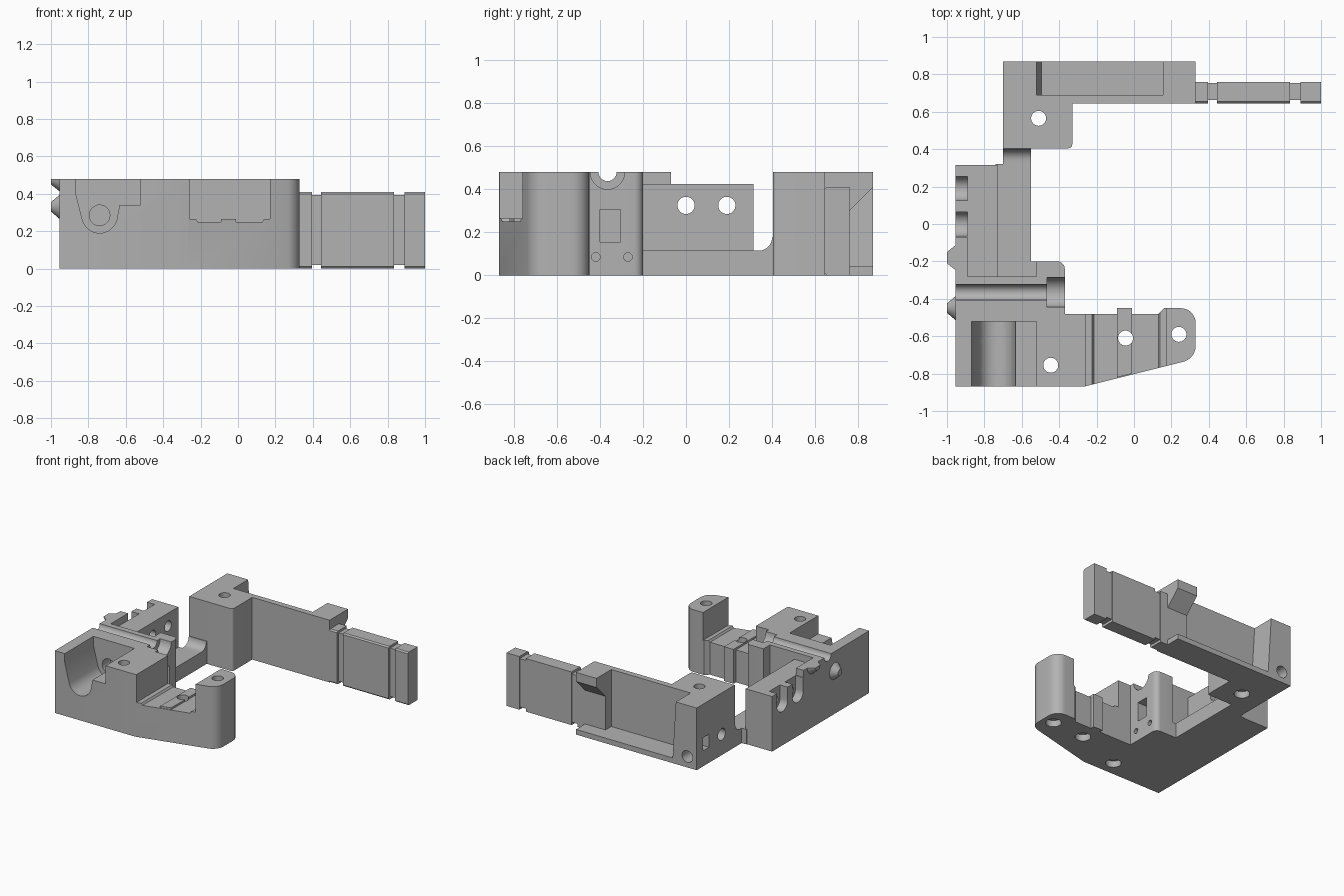
import bpy, bmesh, math
from mathutils import Vector

cube = bpy.data.objects.get("Cube")
if cube:
    bpy.data.objects.remove(cube, do_unlink=True)

grey = bpy.data.materials.new("plain_grey")
grey.use_nodes = True
GREY = (0.45, 0.45, 0.45, 1)
grey.diffuse_color = GREY
grey.node_tree.nodes["Principled BSDF"].inputs["Base Color"].default_value = GREY


def place(axis, a, b, t):
    """Put a 2D profile point at distance t along the axis."""
    return {"x": (t, a, b), "y": (a, t, b), "z": (a, b, t)}[axis]


def prism(name, pts, axis, lo, hi, end_pts=None):
    bm = bmesh.new()
    first = [bm.verts.new(place(axis, a, b, lo)) for a, b in pts]
    last = [bm.verts.new(place(axis, a, b, hi)) for a, b in (end_pts or pts)]
    bm.faces.new(first)
    bm.faces.new(last)
    n = len(pts)
    for i in range(n):
        j = (i + 1) % n
        bm.faces.new((first[i], first[j], last[j], last[i]))
    bmesh.ops.recalc_face_normals(bm, faces=bm.faces)
    mesh = bpy.data.meshes.new(name)
    bm.to_mesh(mesh)
    bm.free()
    mesh.materials.append(grey)
    ob = bpy.data.objects.new(name, mesh)
    bpy.context.collection.objects.link(ob)
    return ob


def rect(a0, a1, b0, b1):
    return [(a0, b0), (a1, b0), (a1, b1), (a0, b1)]


def arc(a, b, r, start=0, end=360, n=32):
    count = n if end - start == 360 else n + 1
    angles = [math.radians(start + (end - start) * i / n) for i in range(count)]
    return [(a + r * math.cos(t), b + r * math.sin(t)) for t in angles]


def box(name, x, y, z):
    return prism(name, rect(*x, *y), "z", *z)


def rod(axis, a, b, r, lo, hi):
    return prism("cutter", arc(a, b, r), axis, lo, hi)


def cut(ob, cutters):
    """Subtract every cutter, bake the result and drop the cutters."""
    for c in cutters:
        c.hide_render = True
        mod = ob.modifiers.new("cut", "BOOLEAN")
        mod.operation, mod.solver, mod.object = "DIFFERENCE", "EXACT", c
    bpy.context.view_layer.update()
    graph = bpy.context.evaluated_depsgraph_get()
    mesh = bpy.data.meshes.new_from_object(ob.evaluated_get(graph))
    ob.modifiers.clear()
    ob.data = mesh
    for c in cutters:
        bpy.data.objects.remove(c, do_unlink=True)


def screw_hole(x, y):
    """Vertical through hole with a wider seat underneath."""
    return [rod("z", x, y, 0.04, -0.1, 0.6), rod("z", x, y, 0.055, -0.1, 0.05)]


TOP = 0.48

# Front body with its tapered arm and the clamp block behind it
outline = ([(-0.955, -0.87), (-0.27, -0.87)]
           + arc(0.24, -0.65, 0.09, -72, 0, 8)
           + arc(0.25, -0.53, 0.08, 0, 90, 8)
           + [(0.16, -0.45), (0.13, -0.48), (-0.37, -0.48)]
           + arc(-0.41, -0.24, 0.04, 0, 90, 6) + [(-0.955, -0.2)])
front_body = prism("front_body", outline, "z", 0, TOP)
notch = [(-0.26, 0.265), (-0.225, 0.265), (-0.215, 0.25), (0.13, 0.25),
         (0.14, 0.265), (0.17, 0.265), (0.17, 0.6), (-0.26, 0.6)]
trough = ([(-0.87, 0.6), (-0.87, 0.41)]
          + arc(-0.74, 0.285, 0.095, 195, 345, 16)
          + [(-0.62, 0.41), (-0.62, 0.6)])
cut(front_body, [
    prism("cutter", notch, "y", -1, -0.4),
    prism("cutter", trough, "y", -1, -0.52),
    box("cutter", (-0.65, -0.52), (-1, -0.52), (0.34, 0.6)),
    rod("y", -0.74, 0.285, 0.055, -0.6, -0.42),
    rod("x", -0.365, TOP, 0.042, -1.1, -0.2),
    rod("x", -0.365, TOP, 0.08, -0.465, -0.2),
    box("cutter", (-0.73, -0.52), (-0.28, -0.1), (0.115, 0.6)),
    box("cutter", (-0.89, -0.7), (-0.28, -0.1), (0.425, 0.6)),
    box("cutter", (-0.6, -0.3), (-0.4, -0.305), (0.155, 0.305)),
    rod("x", -0.42, 0.085, 0.02, -0.45, -0.3),
    rod("x", -0.27, 0.085, 0.02, -0.45, -0.3),
    *screw_hole(-0.445, -0.755), *screw_hole(0.24, -0.59),
    *screw_hole(-0.045, -0.61),
])

# Raised rib across the notch floor
rib_plan = [(-0.09, -0.82), (-0.01, -0.8), (-0.01, -0.45), (-0.09, -0.45)]
notch_rib = prism("notch_rib", rib_plan, "z", 0.0, 0.265)
cut(notch_rib, screw_hole(-0.045, -0.61))

# Side wall with two counterbored slots
side_wall = box("side_wall", (-0.955, -0.73), (-0.2, 0.315), (0, 0.425))
slots = []
for y in (0.0, 0.19):
    slots += [rod("x", y, 0.325, 0.04, -1.1, -0.6),
              rod("x", y, 0.325, 0.065, -1.1, -0.89),
              box("cutter", (-1.1, -0.89), (y - 0.065, y + 0.065), (0.325, 0.6))]
cut(side_wall, slots)
box("wall_lip", (-0.955, -0.89), (-0.2, -0.07), (0.42, TOP))

# Locating cones on the outer side
prism("lower_cone", arc(-0.45, 0.33, 0.068), "x", -0.95, -1.0,
      arc(-0.45, 0.33, 0.025))
prism("upper_cone", arc(-0.18, TOP, 0.07, 180, 360), "x", -0.95, -1.0,
      arc(-0.18, TOP, 0.03, 180, 360))

# Floor joining both halves, with a fillet against the rear block
box("floor", (-0.74, -0.55), (-0.21, 0.32), (0, 0.115))
bridge = ([(0.31, 0), (0.41, 0), (0.41, 0.175), (0.4, 0.175)]
          + arc(0.34, 0.175, 0.06, -90, 0, 8)[::-1][1:] + [(0.31, 0.115)])
prism("floor_bridge", bridge, "x", -0.70, -0.55)

# Rear body: block, thin wall, hook and bottom ledge
rear_plan = ([(-0.70, 0.405)] + arc(-0.35, 0.425, 0.02, -90, 0, 4)
             + [(-0.33, 0.645), (0.33, 0.645), (0.33, 0.87), (-0.70, 0.87)])
rear_body = prism("rear_body", rear_plan, "z", 0, TOP)
recess = [(-0.495, 0.04), (0.155, 0.04), (0.155, 0.6), (-0.53, 0.6)]
under_hook = [(0.76, 0.04), (1, 0.04), (1, 0.54), (0.76, 0.30)]
cut(rear_body, [
    prism("cutter", recess, "y", 0.69, 1),
    prism("cutter", under_hook, "x", 0.1, 0.5),
    rod("y", -0.62, 0.085, 0.045, 0.75, 1),
    box("cutter", (-1, -0.6), (0.72, 0.79), (0.12, 0.22)),
    rod("x", 0.565, 0.16, 0.045, -1, -0.6),
    *screw_hole(-0.51, 0.565),
])

# Long rear arm with two narrow necks
for i, (x0, x1) in enumerate(((0.32, 0.395), (0.445, 0.835), (0.89, 1.0))):
    lower = rect(0.655, 0.76, 0, 0.41)
    section = [(0.655, 0), (0.76, 0), (0.76, 0.41), (0.655, 0.41),
               (0.645, 0.40), (0.645, 0.01)]
    prism(f"rear_arm_{i + 1}", section, "x", x0, x1)
for i, (x0, x1) in enumerate(((0.39, 0.45), (0.83, 0.895))):
    box(f"rear_arm_neck_{i + 1}", (x0, x1), (0.663, 0.755), (0.02, 0.393))

# Smooth the round surfaces, keep edges crisp
bpy.ops.object.select_all(action="DESELECT")
for ob in bpy.context.collection.objects:
    if ob.type == "MESH":
        ob.select_set(True)
        bpy.context.view_layer.objects.active = ob
bpy.ops.object.shade_smooth_by_angle(angle=math.radians(30))
